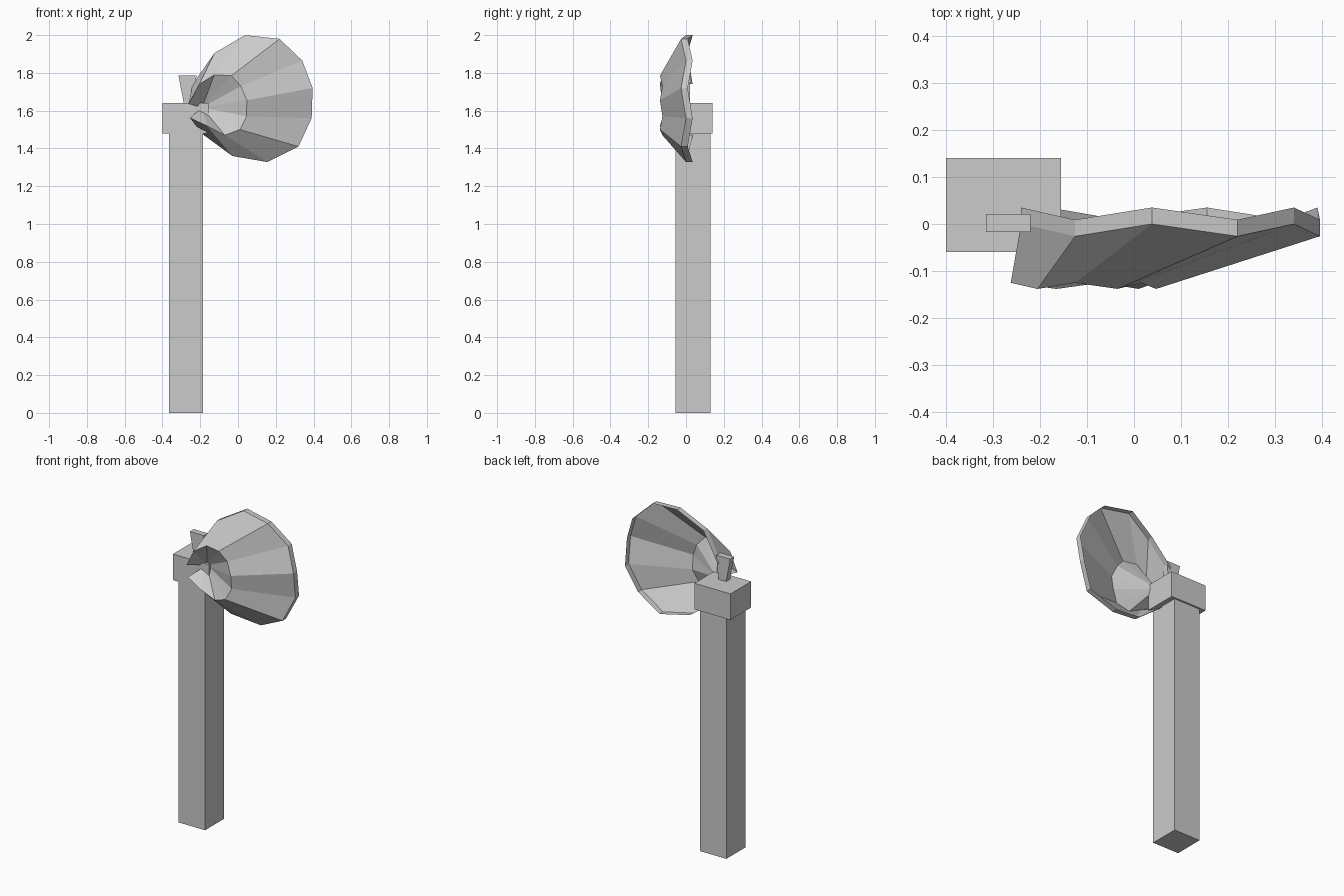
import bpy

if "Cube" in bpy.data.objects:
    bpy.data.objects.remove(bpy.data.objects["Cube"])

grey = bpy.data.materials.new("plain grey")
grey.diffuse_color = (0.6, 0.6, 0.6, 1)
grey.use_nodes = True
grey.node_tree.nodes["Principled BSDF"].inputs["Base Color"].default_value = grey.diffuse_color


def make(name, verts, faces):
    me = bpy.data.meshes.new(name)
    me.from_pydata(verts, [], faces)
    me.materials.append(grey)
    ob = bpy.data.objects.new(name, me)
    bpy.context.collection.objects.link(ob)
    return ob


def block(name, bottom, top, y0, y1, z0, z1):
    """Box whose x range may differ at the bottom and the top."""
    verts = [(x, y, z) for (xs, z) in ((bottom, z0), (top, z1))
             for x, y in ((xs[0], y0), (xs[1], y0), (xs[1], y1), (xs[0], y1))]
    faces = [(3, 2, 1, 0), (4, 5, 6, 7)]
    faces += [(i, (i + 1) % 4, (i + 1) % 4 + 4, i + 4) for i in range(4)]
    return make(name, verts, faces)


# Post, its head and the small tab standing on the head
block("post", (-0.365, -0.185), (-0.365, -0.185), -0.055, 0.13, 0, 1.48)
block("post_head", (-0.40, -0.155), (-0.40, -0.155), -0.06, 0.14, 1.48, 1.64)
block("tab", (-0.287, -0.235), (-0.315, -0.22), -0.017, 0.021, 1.64, 1.785)

# Flared horn: outlines (x, z) of the rim and the front fold, open on the left
rim = [(-0.24, 1.74), (-0.125, 1.905), (0.038, 2.0), (0.22, 1.98),
       (0.34, 1.865), (0.395, 1.72), (0.39, 1.56), (0.32, 1.41),
       (0.155, 1.328), (-0.03, 1.36), (-0.18, 1.47)]
fold = [(-0.262, 1.635), (-0.205, 1.74), (-0.125, 1.79), (-0.035, 1.785),
        (0.015, 1.73), (0.047, 1.655), (0.045, 1.57), (0.01, 1.50),
        (-0.07, 1.47), (-0.165, 1.52), (-0.255, 1.562)]
n = len(rim)

# Every ring is wavy: its depth alternates from point to point
def ring(outline, even, odd):
    return [(x, odd if i % 2 else even, z) for i, (x, z) in enumerate(outline)]


verts = [(-0.19, -0.03, 1.617)]
verts += ring(fold, -0.125, -0.138)
verts += ring(rim, 0.0, -0.026)
verts += ring(rim, 0.035, 0.009)
faces = []
for i in range(1, n):
    faces.append((0, i, i + 1))
    for k in (0, n):
        a = i + k
        faces.append((a, a + n, a + n + 1, a + 1))
make("horn", verts, faces)
